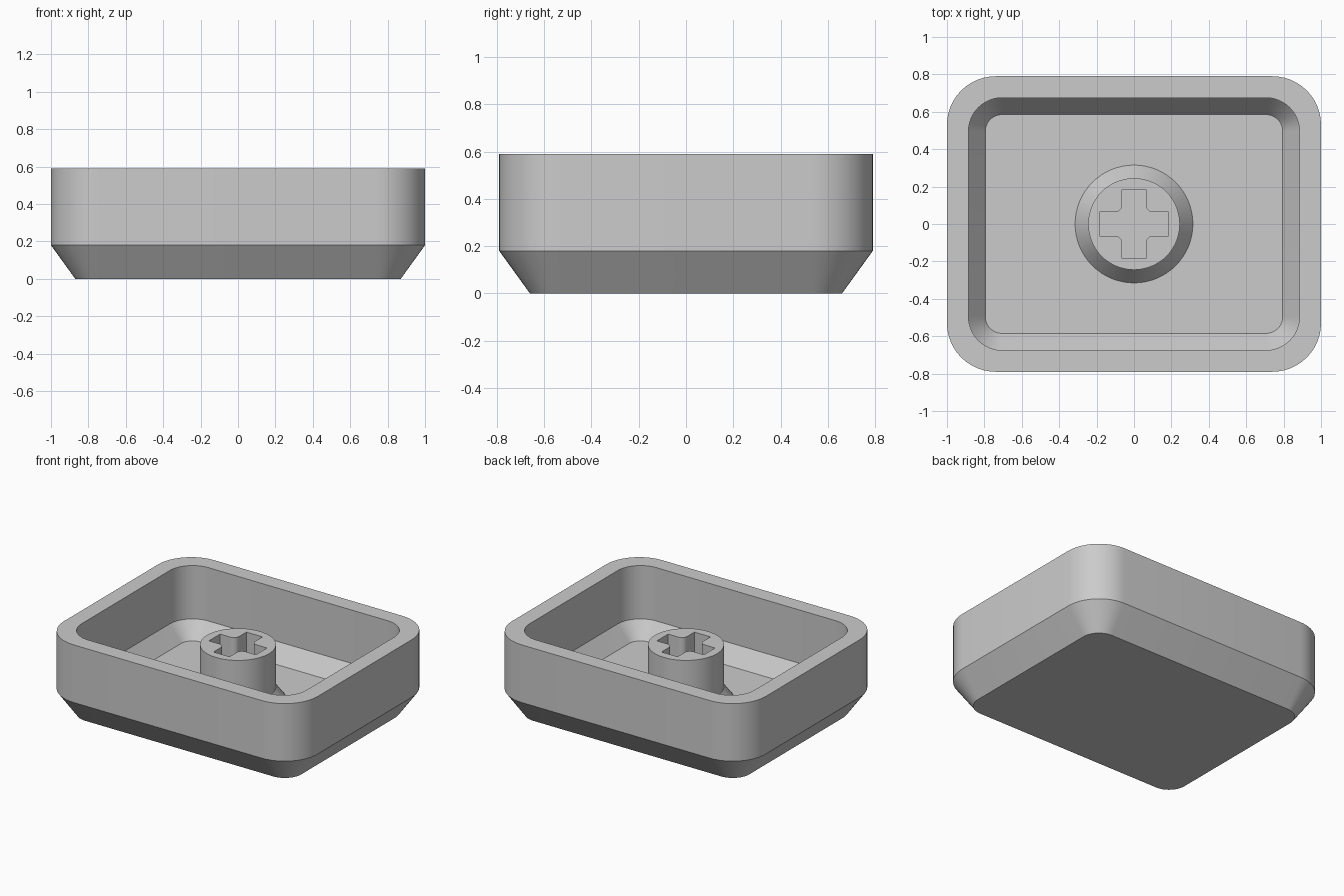
import bpy, bmesh
from math import sin, cos, pi, radians

cube = bpy.data.objects.get("Cube")
if cube:
    bpy.data.objects.remove(cube)

grey = bpy.data.materials.new("light_grey_plastic")
grey.use_nodes = True
COLOUR = (0.6, 0.6, 0.6, 1)
grey.diffuse_color = COLOUR
grey.node_tree.nodes["Principled BSDF"].inputs["Base Color"].default_value = COLOUR


def rounded_rect(hx, hy, r, steps=12):
    """Counter-clockwise outline with rounded corners."""
    points = []
    for q, (sx, sy) in enumerate([(1, 1), (-1, 1), (-1, -1), (1, -1)]):
        for i in range(steps + 1):
            a = (q + i / steps) * pi / 2
            points.append((sx * (hx - r) + r * cos(a), sy * (hy - r) + r * sin(a)))
    return points


def circle(r, n=64):
    return [(r * cos(2 * pi * i / n), r * sin(2 * pi * i / n)) for i in range(n)]


def cross(length, w, r, steps=6):
    """Plus-shaped outline with filleted inner corners."""
    quarter = [(length, w)]
    for i in range(steps + 1):
        a = 1.5 * pi - i / steps * pi / 2
        quarter.append((w + r + r * cos(a), w + r + r * sin(a)))
    quarter.append((w, length))
    points = []
    for q in range(4):
        c, s = round(cos(q * pi / 2)), round(sin(q * pi / 2))
        points += [(x * c - y * s, x * s + y * c) for x, y in quarter]
    return points


def loft(name, levels):
    """Skin a closed solid through (outline, z) levels, capping both ends."""
    bm = bmesh.new()
    loops = [[bm.verts.new((x, y, z)) for x, y in pts] for pts, z in levels]
    bm.faces.new(loops[0])
    bm.faces.new(loops[-1])
    for a, b in zip(loops, loops[1:]):
        n = len(a)
        if n == len(b):
            for i in range(n):
                j = (i + 1) % n
                bm.faces.new((a[i], a[j], b[j], b[i]))
        else:
            # Flat ring between two different outlines
            edges = []
            for lp in (a, b):
                for i in range(n if lp is a else len(lp)):
                    pair = (lp[i], lp[(i + 1) % len(lp)])
                    edges.append(bm.edges.get(pair) or bm.edges.new(pair))
            bmesh.ops.triangle_fill(bm, edges=edges, use_beauty=True)
    bmesh.ops.recalc_face_normals(bm, faces=bm.faces[:])
    mesh = bpy.data.meshes.new(name)
    bm.to_mesh(mesh)
    bm.free()
    mesh.materials.append(grey)
    obj = bpy.data.objects.new(name, mesh)
    bpy.context.collection.objects.link(obj)
    bpy.ops.object.select_all(action="DESELECT")
    obj.select_set(True)
    bpy.context.view_layer.objects.active = obj
    bpy.ops.object.shade_smooth_by_angle(angle=radians(30))
    return obj


FLOOR = 0.095

# Hollow tray: tapered base, upright walls, flat rim, inner walls and floor
loft("cap_shell", [
    (rounded_rect(0.87, 0.66, 0.13), 0),
    (rounded_rect(1.0, 0.79, 0.26), 0.18),
    (rounded_rect(1.0, 0.79, 0.26), 0.59),
    (rounded_rect(0.885, 0.675, 0.18), 0.59),
    (rounded_rect(0.885, 0.675, 0.18), 0.21),
    (rounded_rect(0.795, 0.585, 0.09), FLOOR),
])

# Central post with flared foot and cross-shaped socket
socket = cross(0.185, 0.063, 0.04)
loft("stem", [
    (circle(0.315), FLOOR - 0.03),
    (circle(0.315), FLOOR),
    (circle(0.245), 0.19),
    (circle(0.245), 0.49),
    (socket, 0.49),
    (socket, FLOOR + 0.01),
])
